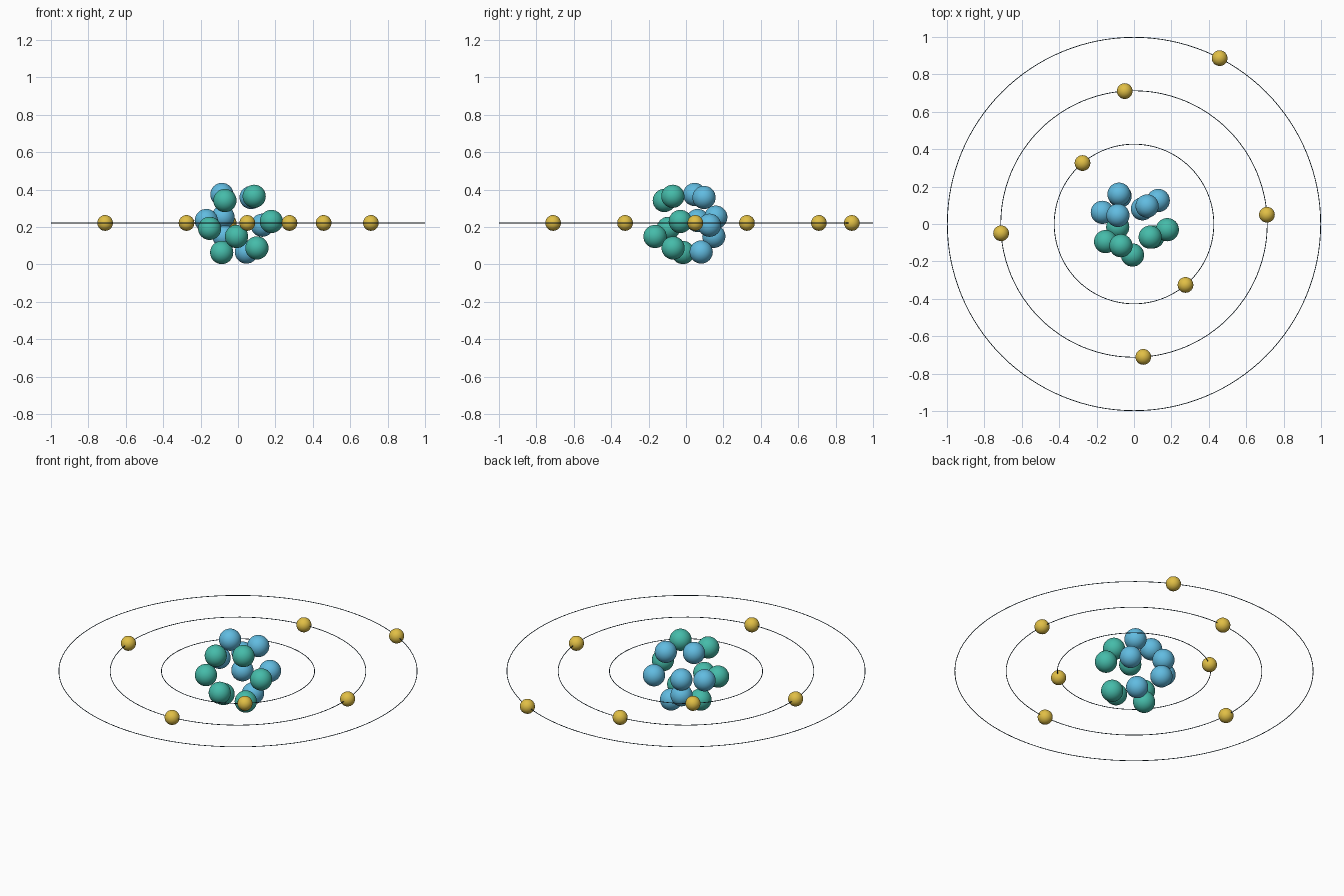
import bpy
from math import sin, cos, radians
from mathutils import Vector

if "Cube" in bpy.data.objects:
    bpy.data.objects.remove(bpy.data.objects["Cube"])

CENTER = Vector((0, 0, 0.222))
SHELL = 0.181          # distance of every nucleon from the centre
NUCLEON_R = 0.062
ELECTRON_R = 0.042
WIRE_R = 0.002


def material(name, rgb):
    mat = bpy.data.materials.new(name)
    mat.diffuse_color = (*rgb, 1)
    mat.use_nodes = True
    mat.node_tree.nodes["Principled BSDF"].inputs["Base Color"].default_value = mat.diffuse_color
    return mat


def ball(name, loc, radius, mat):
    bpy.ops.mesh.primitive_uv_sphere_add(segments=32, ring_count=16, radius=radius, location=loc)
    ob = bpy.context.object
    ob.name = name
    ob.data.materials.append(mat)
    bpy.ops.object.shade_smooth()


teal = material("teal", (0.06, 0.50, 0.40))
blue = material("blue", (0.12, 0.50, 0.75))
gold = material("gold", (0.75, 0.52, 0.06))
dark = material("dark", (0.02, 0.05, 0.08))

# Nucleus: directions from the centre, packed on a hollow shell
neutrons = [(-.086, .046, .152), (.07, .096, .136), (-.171, .063, .013), (-.08, .159, .031),
            (-.075, .15, -.072), (.128, .124, -.012), (.045, .081, -.155)]
protons = [(-.07, -.116, .12), (.086, -.07, .142), (-.153, -.095, -.029), (.176, -.03, .008),
           (-.008, -.165, -.072), (-.086, -.016, -.156), (.10, -.068, -.132)]
for name, dirs, mat in (("neutron", neutrons, blue), ("proton", protons, teal)):
    for d in dirs:
        ball(name, CENTER + Vector(d).normalized() * SHELL, NUCLEON_R, mat)

# Orbits with their electrons: radius, angle of first electron, count
for radius, start, count in ((3 / 7, 130.2, 2), (5 / 7, 4, 4), (1, 62.7, 1)):
    bpy.ops.mesh.primitive_torus_add(major_segments=128, minor_segments=8,
                                     major_radius=radius - WIRE_R, minor_radius=WIRE_R,
                                     location=CENTER)
    ring = bpy.context.object
    ring.name = "orbit"
    ring.data.materials.append(dark)
    bpy.ops.object.shade_smooth()
    for i in range(count):
        a = radians(start + 360 * i / count)
        ball("electron", CENTER + Vector((cos(a), sin(a), 0)) * (radius - WIRE_R), ELECTRON_R, gold)
